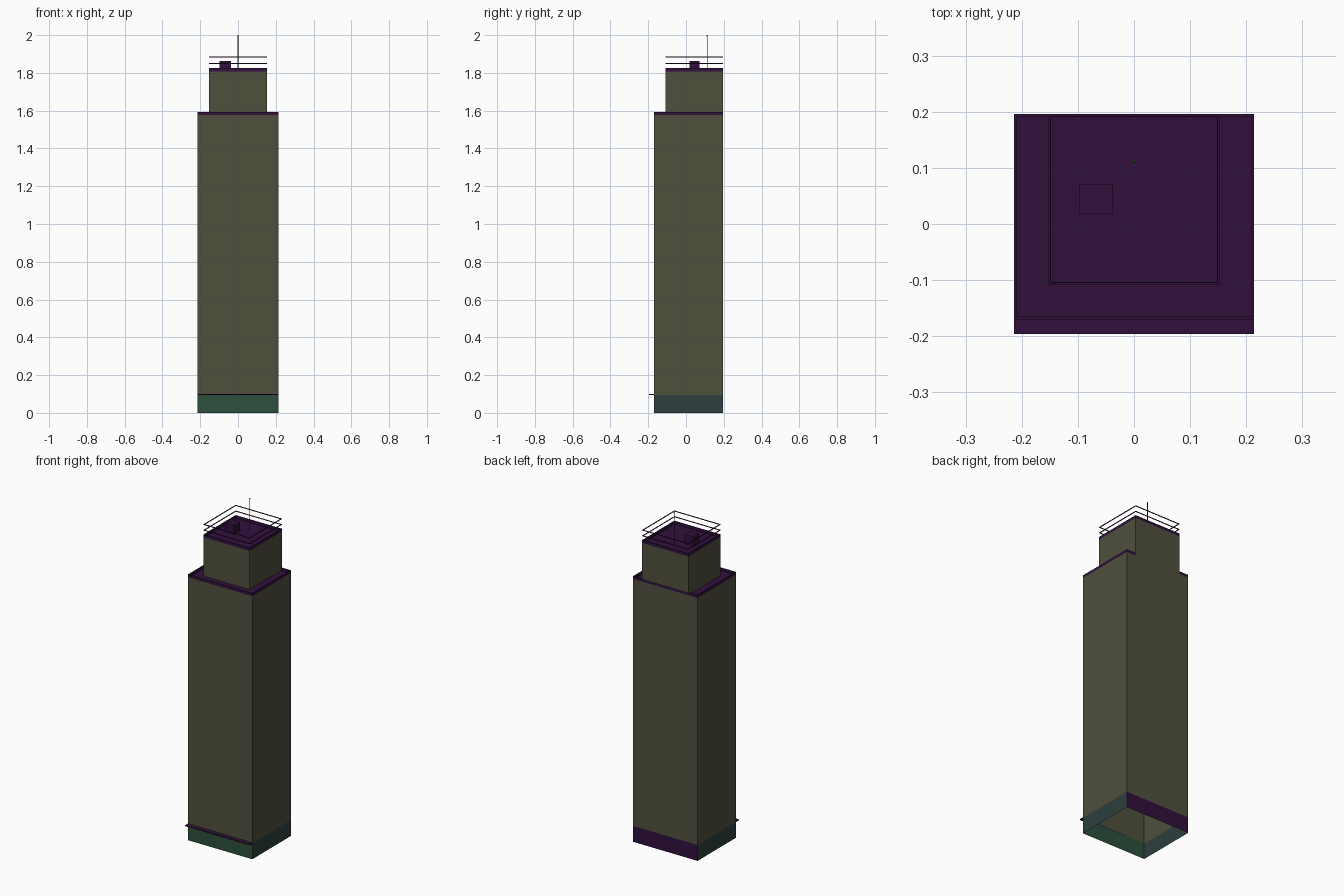
import bpy, bmesh

if "Cube" in bpy.data.objects:
    bpy.data.objects.remove(bpy.data.objects["Cube"])


def mat(name, rgb):
    m = bpy.data.materials.new(name)
    m.diffuse_color = (*rgb, 1)
    m.use_nodes = True
    m.node_tree.nodes["Principled BSDF"].inputs["Base Color"].default_value = m.diffuse_color
    return m


FACADE = mat("facade_olive", (0.08, 0.08, 0.048))
ROOF = mat("roof_purple", (0.031, 0.005, 0.046))
SHOP = mat("shopfront_green", (0.025, 0.08, 0.045))
SIDE = mat("side_teal", (0.026, 0.05, 0.048))
LAMP = mat("beacon_green", (0.04, 0.08, 0.01))


def make(name, bm, material):
    me = bpy.data.meshes.new(name)
    bm.to_mesh(me)
    bm.free()
    me.materials.append(material)
    ob = bpy.data.objects.new(name, me)
    bpy.context.collection.objects.link(ob)
    return ob


def corners(r, z, inset=0):
    x0, x1, y0, y1 = r
    return [(x0 + inset, y0 + inset, z), (x1 - inset, y0 + inset, z),
            (x1 - inset, y1 - inset, z), (x0 + inset, y1 - inset, z)]


def walls(name, r, z0, z1, material, sides=(0, 1, 2, 3)):
    """Open shell; sides are 0 front, 1 right, 2 back, 3 left."""
    bm = bmesh.new()
    lo = [bm.verts.new(c) for c in corners(r, z0)]
    hi = [bm.verts.new(c) for c in corners(r, z1)]
    for i in sides:
        j = (i + 1) % 4
        bm.faces.new((lo[i], lo[j], hi[j], hi[i]))
    bmesh.ops.delete(bm, geom=[v for v in bm.verts if not v.link_faces], context='VERTS')
    return make(name, bm, material)


def slab(name, r, z, material):
    bm = bmesh.new()
    bm.faces.new([bm.verts.new(c) for c in corners(r, z)])
    return make(name, bm, material)


def ring(name, r, z0, z1, t, material):
    """Rectangular frame of thickness t, used for parapets and rails."""
    bm = bmesh.new()
    loops = [[bm.verts.new(c) for c in corners(r, z, i)]
             for z, i in ((z0, 0), (z1, 0), (z1, t), (z0, t))]
    for a, b in zip(loops, loops[1:] + loops[:1]):
        for i in range(4):
            j = (i + 1) % 4
            bm.faces.new((a[i], a[j], b[j], b[i]))
    return make(name, bm, material)


def box(name, r, z0, z1, material):
    ob = walls(name, r, z0, z1, material)
    bm = bmesh.new()
    bm.from_mesh(ob.data)
    bmesh.ops.holes_fill(bm, edges=bm.edges[:])
    bmesh.ops.recalc_face_normals(bm, faces=bm.faces[:])
    bm.to_mesh(ob.data)
    bm.free()
    return ob


MAIN = (-0.214, 0.214, -0.17, 0.196)
TOP = (-0.153, 0.153, -0.108, 0.196)

# Ground floor, open underneath
walls("shopfront", MAIN, 0, 0.095, SHOP, (0,))
walls("ground_floor_sides", MAIN, 0, 0.095, SIDE, (1, 3))
walls("ground_floor_back", MAIN, 0, 0.095, ROOF, (2,))
box("entrance_canopy", (-0.214, 0.214, -0.196, -0.17), 0.094, 0.099, ROOF)

# Tower and setback upper storeys with roofs and parapets
for label, r, z0, z1, z2 in (("tower", MAIN, 0.095, 1.576, 1.592),
                             ("upper_storeys", TOP, 1.576, 1.808, 1.825)):
    walls(label + "_walls", r, z0, z1, FACADE)
    slab(label + "_roof", r, z1, ROOF)
    ring(label + "_parapet", r, z1, z2, 0.005, ROOF)

# Roof rails
for i, z in enumerate((1.85, 1.884)):
    ring(f"roof_rail_{i + 1}", TOP, z - 0.002, z + 0.002, 0.004, ROOF)

# Roof plant box
box("roof_plant_box", (-0.098, -0.037, 0.019, 0.071), 1.808, 1.862, ROOF)

# Antenna mast with beacon
bpy.ops.mesh.primitive_cylinder_add(vertices=8, radius=0.0018, depth=0.188,
                                    location=(0, 0.112, 1.902))
mast = bpy.context.object
mast.name = "antenna_mast"
mast.data.materials.append(ROOF)
bpy.ops.mesh.primitive_uv_sphere_add(segments=8, ring_count=6, radius=0.0035,
                                     location=(0, 0.112, 1.9965))
beacon = bpy.context.object
beacon.name = "antenna_beacon"
beacon.data.materials.append(LAMP)
